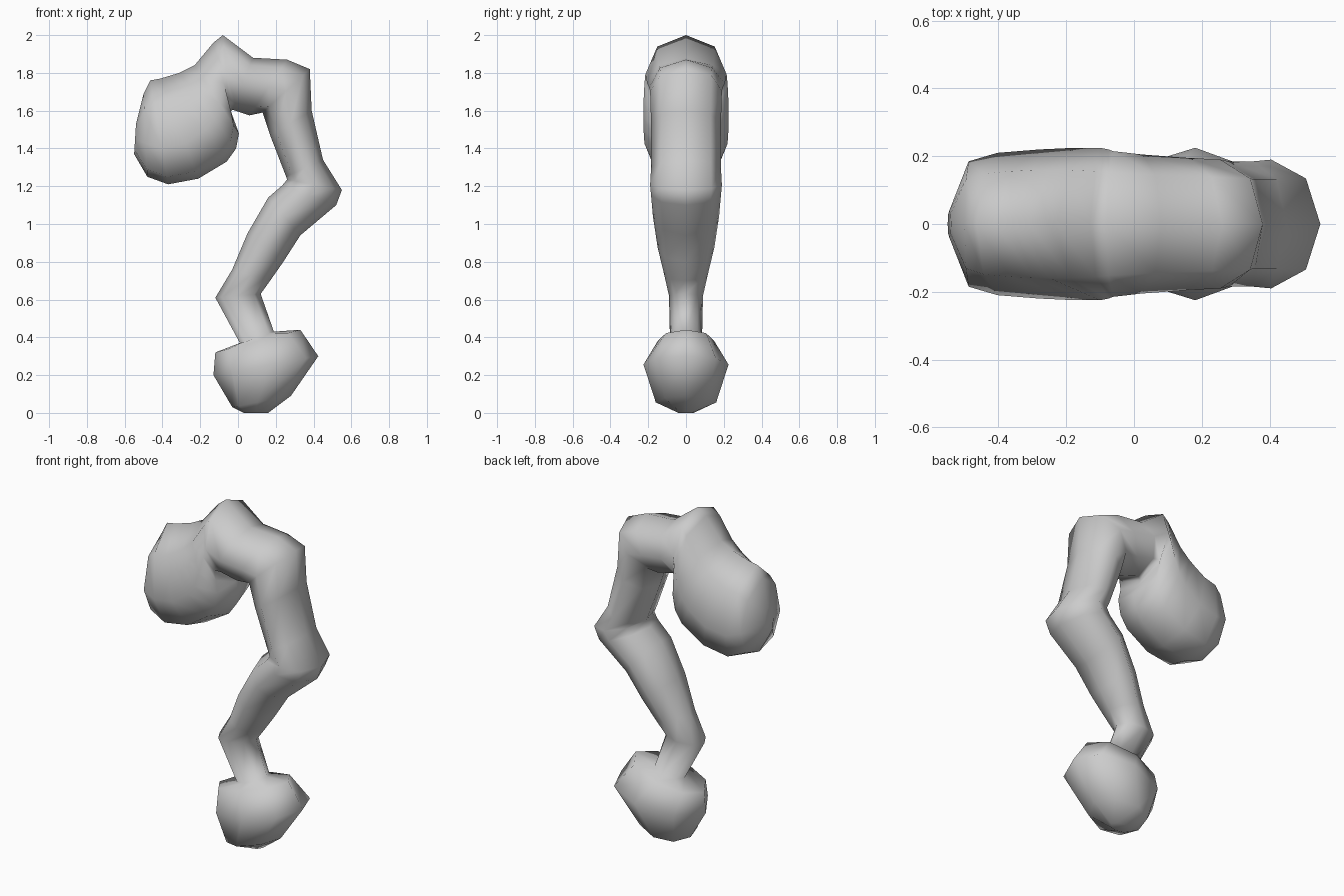
import bpy, bmesh, math

SIDES = 8

# Each ring: one edge (x, z), opposite edge (x, z), half-width in y,
# and optionally how far the widest point leans towards the second edge
RINGS = [
    # rounded foot
    (0.03, 0.00, 0.16, 0.00, 0.04),
    (-0.03, 0.03, 0.28, 0.09, 0.16, -0.15),
    (-0.13, 0.20, 0.425, 0.30, 0.225, 0.12),
    (-0.12, 0.32, 0.33, 0.44, 0.15),
    # thin neck and first bend
    (0.01, 0.37, 0.19, 0.43, 0.085),
    (-0.12, 0.61, 0.12, 0.63, 0.09),
    (-0.03, 0.76, 0.17, 0.70, 0.115),
    # lower limb
    (0.05, 0.95, 0.24, 0.80, 0.15),
    (0.16, 1.14, 0.33, 0.94, 0.175),
    # second bend
    (0.235, 1.205, 0.52, 1.10, 0.185),
    (0.26, 1.235, 0.55, 1.18, 0.19),
    (0.255, 1.25, 0.45, 1.34, 0.185),
    # upper limb and corner
    (0.17, 1.47, 0.39, 1.60, 0.185),
    (0.13, 1.59, 0.38, 1.82, 0.19),
    (0.06, 1.575, 0.26, 1.87, 0.195),
    (-0.03, 1.605, 0.08, 1.88, 0.205),
    # bulging head
    (-0.045, 1.585, -0.08, 2.00, 0.215),
    (-0.02, 1.53, -0.13, 1.96, 0.22),
    (0.005, 1.48, -0.23, 1.84, 0.225, -0.1),
    (-0.01, 1.40, -0.31, 1.80, 0.225, -0.2),
    (-0.06, 1.33, -0.36, 1.785, 0.225, -0.25),
    (-0.21, 1.24, -0.41, 1.77, 0.22, -0.3),
    (-0.37, 1.21, -0.465, 1.76, 0.21, -0.3),
    (-0.48, 1.25, -0.50, 1.69, 0.185, -0.2),
    (-0.55, 1.37, -0.54, 1.53, 0.04),
]


def ring_points(ax, az, bx, bz, w, lean=0.0):
    """Octagon between two edge points, with its widest point shifted by lean."""
    cx, cz, dx, dz = (ax + bx) / 2, (az + bz) / 2, (bx - ax) / 2, (bz - az) / 2
    for i in range(SIDES):
        t = 2 * math.pi * i / SIDES
        k = math.cos(t) + lean * math.sin(t) ** 2
        yield cx + dx * k, w * math.sin(t), cz + dz * k


def loft(name, rings):
    """Skin the rings into one closed, smooth limb."""
    bm = bmesh.new()
    loops = [[bm.verts.new(p) for p in ring_points(*r)] for r in rings]
    for lo, hi in zip(loops, loops[1:]):
        for i in range(SIDES):
            j = (i + 1) % SIDES
            bm.faces.new((lo[i], lo[j], hi[j], hi[i]))
    bm.faces.new(loops[0][::-1])
    bm.faces.new(loops[-1])
    bmesh.ops.recalc_face_normals(bm, faces=bm.faces)
    for f in bm.faces:
        f.smooth = True
    mesh = bpy.data.meshes.new(name)
    bm.to_mesh(mesh)
    bm.free()
    obj = bpy.data.objects.new(name, mesh)
    bpy.context.collection.objects.link(obj)
    return obj


# Whole bent limb, from foot to head
limb = loft("bent_limb", RINGS)
